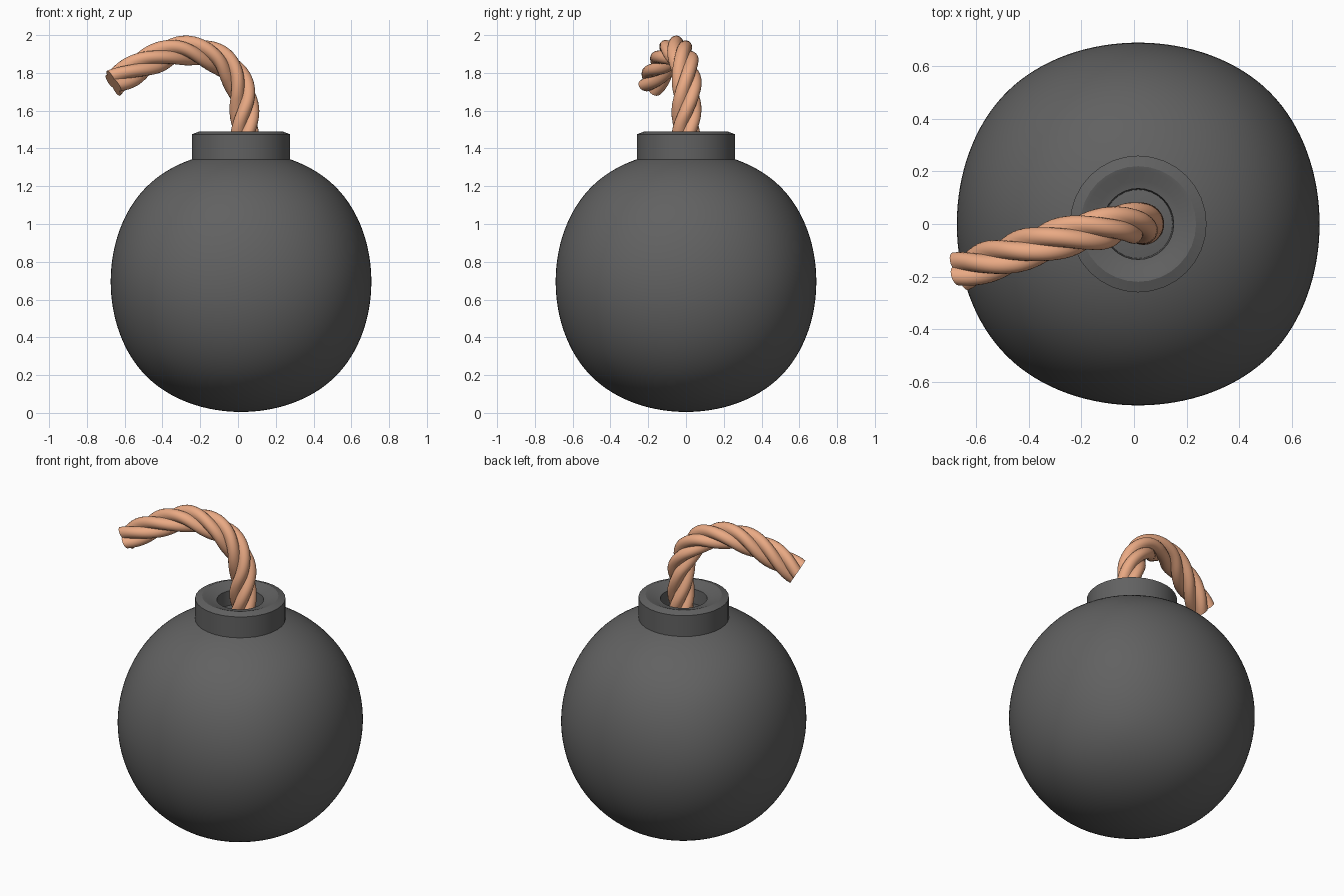
import bpy, bmesh, math
from mathutils import Vector

if "Cube" in bpy.data.objects:
    bpy.data.objects.remove(bpy.data.objects["Cube"])

CX = 0.016


def material(name, color):
    m = bpy.data.materials.new(name)
    m.diffuse_color = (*color, 1)
    m.use_nodes = True
    m.node_tree.nodes["Principled BSDF"].inputs["Base Color"].default_value = m.diffuse_color
    return m


def mesh_object(name, verts, faces, mat, angle=None):
    me = bpy.data.meshes.new(name)
    me.from_pydata(verts, [], faces)
    bm = bmesh.new()
    bm.from_mesh(me)
    bmesh.ops.recalc_face_normals(bm, faces=bm.faces)
    bm.to_mesh(me)
    bm.free()
    ob = bpy.data.objects.new(name, me)
    bpy.context.collection.objects.link(ob)
    me.materials.append(mat)
    if angle:
        bpy.ops.object.select_all(action='DESELECT')
        ob.select_set(True)
        bpy.context.view_layer.objects.active = ob
        bpy.ops.object.shade_smooth_by_angle(angle=math.radians(angle))
    return ob


iron = material("dark_iron", (0.12, 0.12, 0.12))
hemp = material("rope_tan", (0.82, 0.40, 0.23))

# Body: a cube rounded by subdivision
bpy.ops.mesh.primitive_cube_add(size=2 * 0.69 / 0.8395, location=(CX, 0, 0.695))
body = bpy.context.object
body.name = "body"
body.data.materials.append(iron)
bpy.ops.object.shade_smooth()
sub = body.modifiers.new("round", 'SUBSURF')
sub.levels = sub.render_levels = 5

# Collar: lathed ring with a dished rim and a hole
profile = [(0.26, 1.30), (0.26, 1.475), (0.22, 1.49), (0.205, 1.487),
           (0.165, 1.47), (0.135, 1.465), (0.13, 1.36)]
N, P = 32, len(profile)
verts = [(CX + r * math.cos(2 * math.pi * i / N), r * math.sin(2 * math.pi * i / N), z)
         for i in range(N) for r, z in profile]
faces = [(i * P + j, (i + 1) % N * P + j, (i + 1) % N * P + (j + 1) % P, i * P + (j + 1) % P)
         for i in range(N) for j in range(P)]
mesh_object("collar", verts, faces, iron, 30)

# Fuse: four-lobed section swept and twisted along a curved path
path = [Vector(p) for p in [
    (0.03, 0, 1.2), (0.035, 0, 1.36), (0.035, 0, 1.53), (0.025, 0.005, 1.68),
    (-0.03, 0.0, 1.80), (-0.13, -0.02, 1.885), (-0.30, -0.06, 1.918),
    (-0.47, -0.115, 1.86), (-0.66, -0.18, 1.745), (-0.82, -0.24, 1.64)]]


def spline(a, b, c, d, t):
    return 0.5 * (2 * b + (c - a) * t + (2 * a - 5 * b + 4 * c - d) * t * t
                  + (3 * b - a - 3 * c + d) * t ** 3)


STEPS, LOBES, PER = 14, 4, 10
centres = [spline(*path[i:i + 4], k / STEPS)
           for i in range(len(path) - 3) for k in range(STEPS)] + [path[-2]]
PITCH, OFF, RAD = 0.64, 0.041, 0.038
ring = LOBES * PER
side = Vector((1, 0, 0))
length = 0
verts = []
for i, c in enumerate(centres):
    if i:
        length += (c - centres[i - 1]).length
    t = (centres[min(i + 1, len(centres) - 1)] - centres[max(i - 1, 0)]).normalized()
    side = (side - t * side.dot(t)).normalized()
    up = t.cross(side)
    twist = 2 * math.pi * length / PITCH
    for k in range(ring):
        phi = (k % PER / PER - 0.5) * 2 * math.pi / LOBES
        r = OFF * math.cos(phi) + math.sqrt(RAD ** 2 - (OFF * math.sin(phi)) ** 2)
        a = 2 * math.pi * k / ring + twist
        verts.append(c + r * (math.cos(a) * side + math.sin(a) * up))
rows = len(centres)
faces = [(i * ring + k, i * ring + (k + 1) % ring,
          (i + 1) * ring + (k + 1) % ring, (i + 1) * ring + k)
         for i in range(rows - 1) for k in range(ring)]
faces += [tuple(range(ring)), tuple(range((rows - 1) * ring, rows * ring))]
mesh_object("fuse_rope", verts, faces, hemp, 40)
